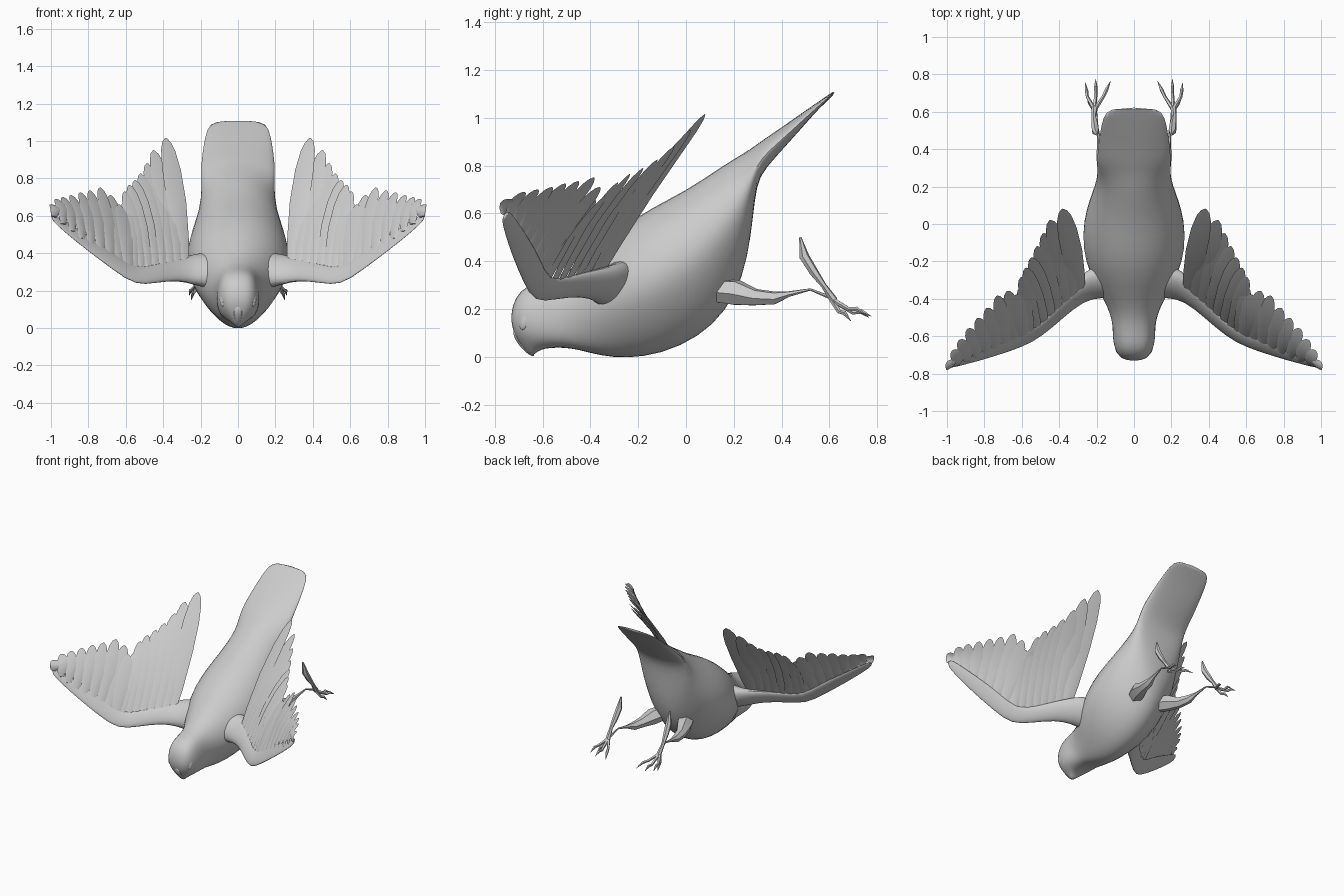
import bpy, math
from mathutils import Vector as V, Matrix

if "Cube" in bpy.data.objects:
    bpy.data.objects.remove(bpy.data.objects["Cube"])

grey = bpy.data.materials.new("plumage_grey")
grey.diffuse_color = (0.6, 0.6, 0.6, 1)
grey.use_nodes = True
grey.node_tree.nodes["Principled BSDF"].inputs["Base Color"].default_value = grey.diffuse_color


def loft(name, rings, subdivide=0, angle=50):
    """Closed skin over equal-sized rings of points."""
    n = len(rings[0])
    verts = [p for r in rings for p in r]
    faces = [(i * n + j, i * n + (j + 1) % n, (i + 1) * n + (j + 1) % n, (i + 1) * n + j)
             for i in range(len(rings) - 1) for j in range(n)]
    faces += [tuple(range(n))[::-1], tuple(range(len(verts) - n, len(verts)))]
    me = bpy.data.meshes.new(name)
    me.from_pydata(verts, [], faces)
    me.materials.append(grey)
    ob = bpy.data.objects.new(name, me)
    bpy.context.collection.objects.link(ob)
    bpy.ops.object.select_all(action='DESELECT')
    ob.select_set(True)
    bpy.context.view_layer.objects.active = ob
    bpy.ops.object.mode_set(mode='EDIT')
    bpy.ops.mesh.select_all(action='SELECT')
    bpy.ops.mesh.normals_make_consistent(inside=False)
    bpy.ops.object.mode_set(mode='OBJECT')
    bpy.ops.object.shade_smooth_by_angle(angle=math.radians(angle))
    if subdivide:
        ob.modifiers.new("smooth", 'SUBSURF').levels = subdivide
        ob.modifiers["smooth"].render_levels = subdivide
    return ob


def ring(c, u, v, n):
    return [c + u * math.cos(2 * math.pi * k / n) + v * math.sin(2 * math.pi * k / n) for k in range(n)]


def tube(name, pts, radii, n=6):
    """Tapered limb along a few points."""
    pts = [V(p) for p in pts]
    rings = []
    for i, p in enumerate(pts):
        d = (pts[min(i + 1, len(pts) - 1)] - pts[max(i - 1, 0)]).normalized()
        u = d.cross(V((0.95, 0.1, 0.3))).normalized()
        rings.append(ring(p, u * radii[i], d.cross(u) * radii[i], n))
    return loft(name, rings, 0, 30)


# Body, head and tail: (top y, top z, bottom y, bottom z, half width)
body = [(-.668, .02, -.645, .0, .01), (-.70, .06, -.62, .025, .045), (-.73, .12, -.585, .036, .082),
        (-.735, .18, -.54, .038, .103), (-.718, .25, -.50, .036, .114), (-.67, .30, -.46, .03, .115),
        (-.60, .32, -.42, .02, .117), (-.50, .352, -.35, .002, .145), (-.40, .43, -.25, -.01, .21),
        (-.28, .54, -.10, .008, .268), (-.15, .625, .055, .078, .285), (0, .70, .168, .185, .262),
        (.12, .78, .24, .33, .224), (.20, .83, .272, .5, .203), (.27, .87, .288, .66, .197),
        (.33, .915, .305, .755, .2), (.40, .96, .37, .83, .198), (.50, 1.032, .47, .94, .185),
        (.58, 1.085, .56, 1.045, .168), (.622, 1.116, .625, 1.1, .135)]
rings = []
for i, (ty, tz, by, bz, w) in enumerate(body):
    top, bot = V((0, ty, tz)), V((0, by, bz))
    c, h = (top + bot) / 2, (top - bot) / 2
    box = .65 if i < 7 else 1          # boxier head
    r = []
    for k in range(20):
        a = 2 * math.pi * k / 20
        ca = math.cos(a)
        keel = 1 - 0.3 * max(0, -math.sin(a)) if 7 < i < 13 else 1
        r.append(c + V((w * math.copysign(abs(ca) ** box, ca) * keel, 0, 0)) + h * math.sin(a))
    rings.append(r)
loft("body", rings, 1, 60)

# Hooked beak ridge low on the face
beak = [(-.718, .14, .016), (-.722, .11, .03), (-.705, .07, .028), (-.672, .025, .015), (-.65, .002, .004)]
loft("beak", [ring(V((0, y + .014, z)), V((w, 0, 0)), V((0, .02, .01)) * min(1, w / .02), 10)
              for y, z, w in beak], 1)

# Wing measurements for the right side: leading edge point, chord, thickness
arm = [((.05, -.36, .20), .26, .10), ((.15, -.385, .225), .23, .08), ((.23, -.39, .235), .21, .052),
       ((.32, -.445, .255), .16, .028), ((.44, -.555, .24), .12, .018), ((.545, -.635, .225), .11, .016),
       ((.66, -.68, .305), .13, .014), ((.82, -.73, .425), .11, .011), ((.93, -.758, .515), .08, .009),
       ((1.0, -.775, .58), .05, .007)]
inner_tips = [(.385, .08, 1.015), (.45, .02, .95), (.485, -.05, .88), (.52, -.12, .825), (.55, -.18, .79),
              (.58, -.235, .765), (.605, -.285, .73), (.61, -.34, .67)]
outer_tips = [(.635, -.38, .66), (.68, -.36, .71), (.735, -.385, .75), (.79, -.45, .735), (.84, -.505, .725),
              (.89, -.56, .71), (.935, -.62, .70), (.97, -.675, .69), (.992, -.73, .66)]
profile = [(0, .5), (.2, .8), (.5, 1), (.75, .95), (.9, .72), (.97, .42), (1, .08)]


def feather(name, base, tip, along, width, flip, turn):
    """Thin rounded blade from the arm to its tip."""
    base, tip = V(base), V(tip)
    d = tip - base
    normal = V(along).cross(d).normalized()
    side = normal.cross(d).normalized()
    tilt = Matrix.Rotation(math.radians(turn), 3, d.normalized())
    side, normal = tilt @ side, tilt @ normal
    m = lambda p: V((p.x * flip, p.y, p.z))
    rings = []
    for t, w in profile:
        c = base + d * t + normal * 0.02 * math.sin(math.pi * t)
        rings.append([m(p) for p in ring(c, side * width * w / 2, normal * .005 * (1.1 - t), 8)])
    loft(name, rings, 0, 40)


for s, label in ((1, "right"), (-1, "left")):
    # Wing arm, flattened along the feather direction
    rings = []
    for i, (p, ch, th) in enumerate(arm):
        along = V(arm[min(i + 1, 9)][0]) - V(arm[max(i - 1, 0)][0])
        chord = V((.1, .72 if i < 4 else .55, .8)).normalized()
        nrm = along.cross(chord).normalized()
        r = ring(V(p) + chord * ch / 2, chord * ch / 2, nrm * th, 12)
        rings.append([V((q.x * s, q.y, q.z)) for q in r])
    loft(label + "_wing_arm", rings, 1)

    # Inner and outer flight feathers
    for group, tips, a, b, w0, w1, turn in (
            ("inner", inner_tips, V((.29, -.37, .33)), V((.555, -.60, .28)), .115, .075, 8),
            ("outer", outer_tips, V((.58, -.62, .28)), V((.985, -.765, .595)), .10, .065, 2)):
        for i, tip in enumerate(tips):
            t = i / (len(tips) - 1)
            feather(f"{label}_{group}_feather_{i + 1}", a.lerp(b, t), tip, b - a, w0 + (w1 - w0) * t, s, turn)

    # Eye set into the side of the head
    bpy.ops.mesh.primitive_uv_sphere_add(segments=14, ring_count=8, location=(s * .085, -.677, .148))
    eye = bpy.context.object
    eye.name = label + "_eye"
    eye.scale = (.012, .02, .036)
    eye.rotation_euler = (math.radians(-15), 0, s * math.radians(-25))
    eye.data.materials.append(grey)
    bpy.ops.object.shade_smooth()

    # Thigh and thin leg
    tube(label + "_thigh", [(s * .09, .11, .28), (s * .13, .21, .27), (s * .16, .29, .25), (s * .175, .37, .247),
                            (s * .185, .43, .263), (s * .195, .52, .282), (s * .205, .60, .25)],
         [.05, .056, .036, .028, .012, .005, .008])
    # Shank
    tube(label + "_shank", [(s * .20, .478, .50), (s * .205, .495, .42), (s * .21, .535, .355),
                            (s * .215, .575, .30), (s * .21, .62, .235)], [.005, .021, .019, .012, .017])
    # Toes with pointed claws
    for k, (mid, end) in enumerate((((.25, .68, .20), (.26, .755, .175)), ((.205, .70, .185), (.205, .775, .17)),
                                    ((.165, .68, .20), (.125, .765, .165)), ((.235, .64, .19), (.25, .69, .15)))):
        mid, end = V((mid[0] * s, *mid[1:])), V((end[0] * s, *end[1:]))
        knuckle = mid.lerp(end, .45) + V((0, 0, .012))
        tube(f"{label}_toe_{k + 1}", [(s * .21, .61, .24), mid, knuckle, end], [.012, .009, .010, .001], 5)
